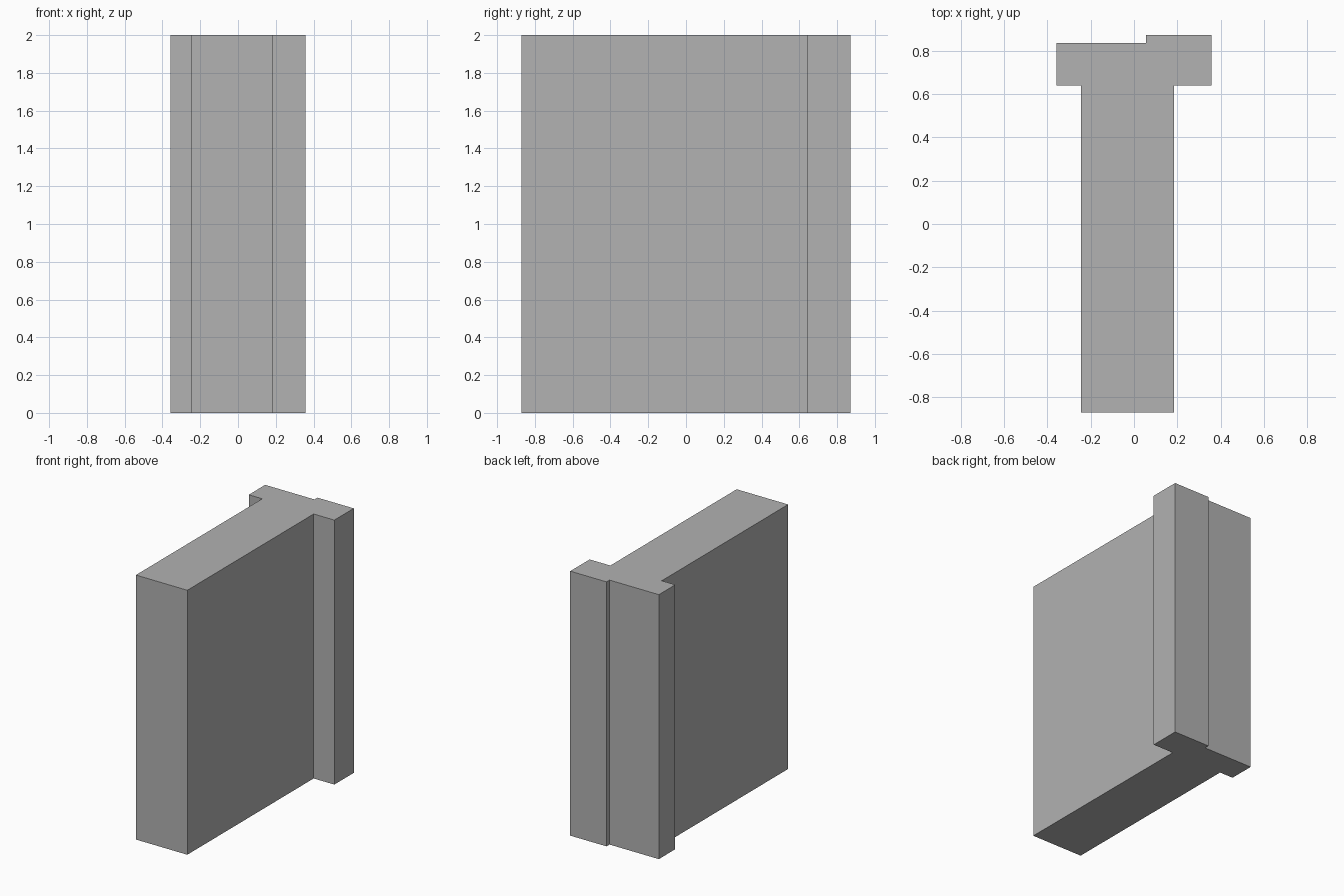
import bpy
import bmesh

default_cube = bpy.data.objects.get("Cube")
if default_cube:
    bpy.data.objects.remove(default_cube, do_unlink=True)

HEIGHT = 2.0

# Single grey material
grey = bpy.data.materials.new("plain grey")
grey.use_nodes = True
colour = (0.445, 0.445, 0.445, 1)
grey.diffuse_color = colour
grey.node_tree.nodes["Principled BSDF"].inputs["Base Color"].default_value = colour


def extrude_profile(name, outline, height):
    """Extrude a counter-clockwise plan outline upwards from the ground."""
    bm = bmesh.new()
    base = bm.faces.new([bm.verts.new((x, y, 0)) for x, y in outline])
    result = bmesh.ops.extrude_face_region(bm, geom=[base], use_keep_orig=True)
    top = [v for v in result["geom"] if isinstance(v, bmesh.types.BMVert)]
    bmesh.ops.translate(bm, verts=top, vec=(0, 0, height))
    bmesh.ops.recalc_face_normals(bm, faces=bm.faces)
    mesh = bpy.data.meshes.new(name)
    bm.to_mesh(mesh)
    bm.free()
    mesh.materials.append(grey)
    obj = bpy.data.objects.new(name, mesh)
    bpy.context.collection.objects.link(obj)
    return obj


# T-shaped plan: long wall stem, then the flange with a stepped back face
stem_right, stem_left = -0.245, 0.185
flange_right, flange_left = -0.358, 0.358
front, shoulder, step_back, back = -0.87, 0.64, 0.836, 0.872
step_x = 0.055

outline = [
    (stem_right, front), (stem_left, front),
    (stem_left, shoulder), (flange_left, shoulder),
    (flange_left, back), (step_x, back),
    (step_x, step_back), (flange_right, step_back),
    (flange_right, shoulder), (stem_right, shoulder),
]
extrude_profile("wall_with_stepped_flange", outline, HEIGHT)
